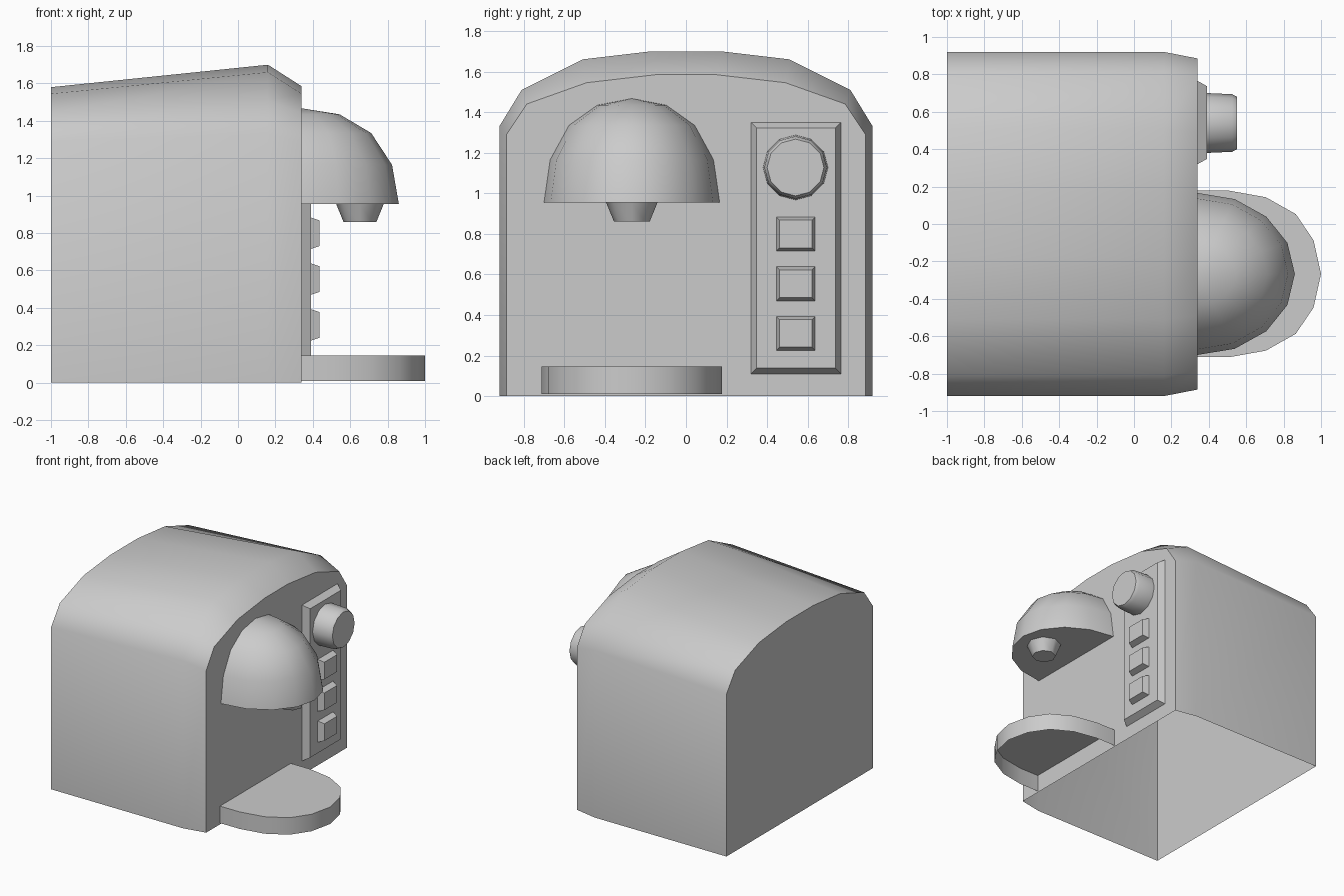
import bpy, bmesh
from math import sin, cos, pi, radians

if "Cube" in bpy.data.objects:
    bpy.data.objects.remove(bpy.data.objects["Cube"])


def loft(name, rings, closed=True, cap_start=False, cap_end=False):
    """Skin a sequence of equal-length point rings; a ring of one point is a pole."""
    bm = bmesh.new()
    vs = [[bm.verts.new(p) for p in r] for r in rings]
    for a, b in zip(vs, vs[1:]):
        n = len(a)
        for i in range(n if closed else n - 1):
            j = (i + 1) % n
            if len(b) == 1:
                bm.faces.new((a[i], a[j], b[0]))
            else:
                bm.faces.new((a[i], a[j], b[j], b[i]))
    if cap_start:
        bm.faces.new(vs[0][::-1])
    if cap_end:
        bm.faces.new(vs[-1])
    bmesh.ops.recalc_face_normals(bm, faces=bm.faces[:])
    me = bpy.data.meshes.new(name)
    bm.to_mesh(me)
    bm.free()
    me.shade_smooth()
    me.set_sharp_from_angle(angle=radians(42))
    ob = bpy.data.objects.new(name, me)
    bpy.context.collection.objects.link(ob)
    return ob


def mirrored(half):
    """Mirror a half outline (first coordinate) into a full outline."""
    return [(-a, b) for a, b in half] + [(a, b) for a, b in reversed(half)]


def rect(x, y0, y1, z0, z1, inset=0):
    y0, y1, z0, z1 = y0 + inset, y1 - inset, z0 + inset, z1 - inset
    return [(x, y0, z0), (x, y1, z0), (x, y1, z1), (x, y0, z1)]


# Housing: arched shell, open underneath
arch_low = [(.92, 0), (.92, 1.29), (.81, 1.44), (.51, 1.545), (.17, 1.58)]
arch_top = [(.92, 0), (.92, 1.33), (.81, 1.51), (.51, 1.66), (.17, 1.70)]
arch_front = [(.885, 0), (.885, 1.29), (.785, 1.44), (.49, 1.545), (.145, 1.585)]
loft("housing",
     [[(x, y, z) for y, z in mirrored(half)]
      for x, half in ((-1, arch_low), (.16, arch_top), (.34, arch_front))],
     closed=False, cap_start=True, cap_end=True)

# Brew head: quarter ellipsoid with a flat underside
CY = -.267
levels = [(.955, 1), (1.165, .93), (1.335, .715), (1.435, .39)]
rings = [[(.34 + .52 * k * sin(i * pi / 8), CY + .433 * k * cos(i * pi / 8), z)
          for i in range(9)] for z, k in levels]
loft("brew_head", rings + [[(.34, CY, 1.467)]], closed=False, cap_start=True)

# Spout: tapered octagon
loft("spout", [[(.652 + r * cos(i * pi / 4), CY + r * sin(i * pi / 4), z)
                for i in range(8)] for z, r in ((.955, .127), (.86, .088))],
     cap_end=True)

# Drip tray: rounded shelf, open underneath and against the housing
tray = mirrored([(.445, .34), (.445, .51), (.41, .705), (.32, .865), (.18, .96)])
tray.insert(5, (0, 1.0))
loft("drip_tray", [[(x, CY + y, z) for y, x in tray] for z in (.01, .145)],
     closed=False, cap_end=True)

# Control panel
loft("control_panel", [rect(.34, .32, .765, .11, 1.35),
                       rect(.39, .32, .765, .11, 1.35, .028)], cap_end=True)

# Buttons
for n, z in enumerate((.225, .47, .715)):
    loft(f"button_{n + 1}", [rect(.39, .445, .637, z, z + .168),
                             rect(.437, .445, .637, z, z + .168, .016)], cap_end=True)

# Dial
loft("dial", [[(x, .54 + r * cos(i * pi / 6), 1.127 + r * sin(i * pi / 6))
               for i in range(12)] for x, r in ((.39, .16), (.525, .154), (.55, .14))],
     cap_end=True)
